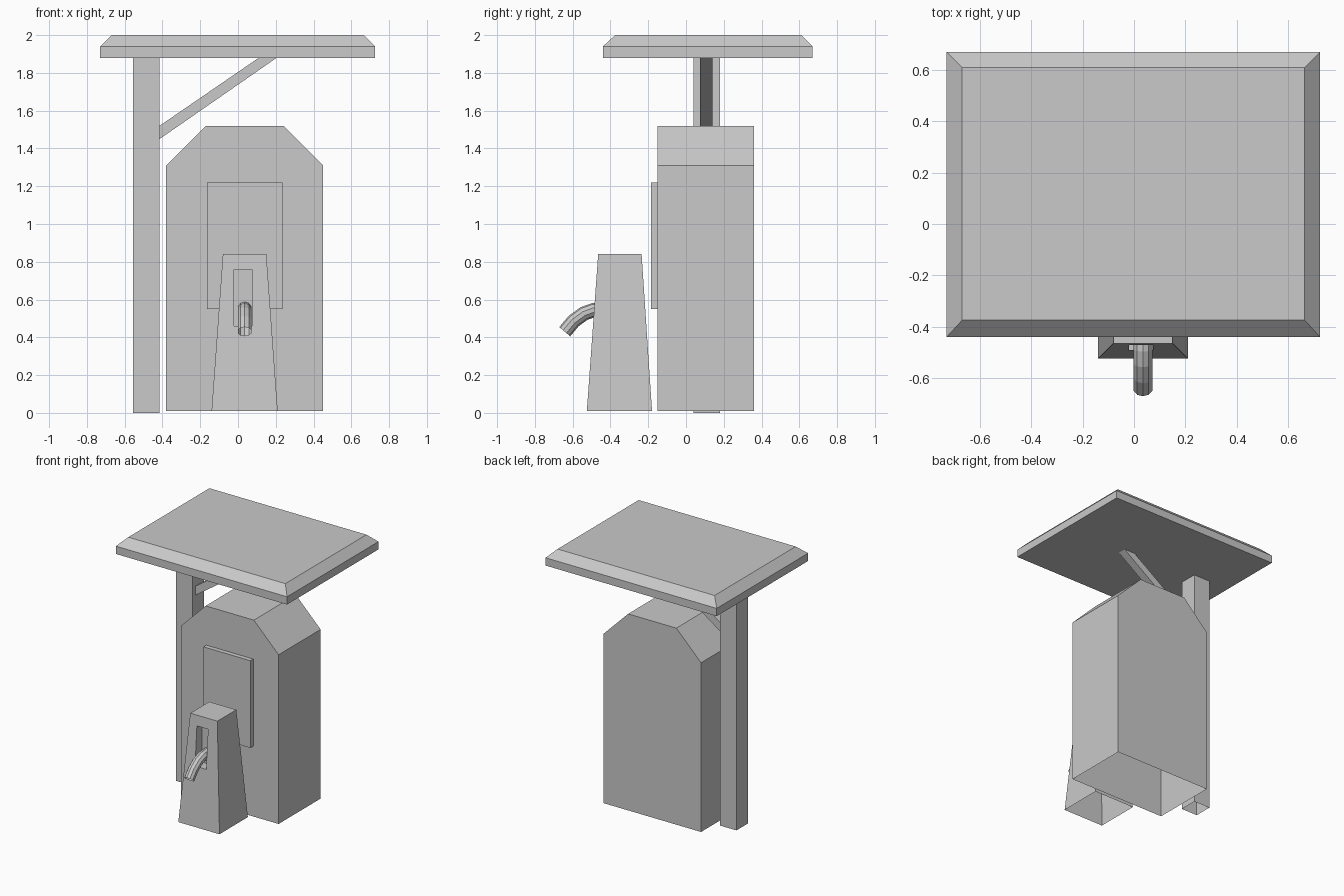
import bpy
import bmesh
import math
from mathutils import Vector

if "Cube" in bpy.data.objects:
    bpy.data.objects.remove(bpy.data.objects["Cube"])

GREY = (0.588, 0.588, 0.588, 1.0)
grey = bpy.data.materials.new("plain grey")
grey.use_nodes = True
grey.diffuse_color = GREY
grey.node_tree.nodes["Principled BSDF"].inputs["Base Color"].default_value = GREY


def finish(name, bm):
    """Turn a bmesh into a flat shaded grey object."""
    bmesh.ops.recalc_face_normals(bm, faces=bm.faces)
    mesh = bpy.data.meshes.new(name)
    bm.to_mesh(mesh)
    bm.free()
    mesh.materials.append(grey)
    obj = bpy.data.objects.new(name, mesh)
    bpy.context.collection.objects.link(obj)
    return obj


def bridge(bm, ring_a, ring_b):
    n = len(ring_a)
    for i in range(n):
        j = (i + 1) % n
        bm.faces.new((ring_a[i], ring_a[j], ring_b[j], ring_b[i]))


def rect(bm, x0, x1, y0, y1, z):
    return [bm.verts.new((x, y, z)) for x, y in ((x0, y0), (x1, y0), (x1, y1), (x0, y1))]


def stack(name, levels, bottom=True):
    """Rectangular layers joined from bottom to top."""
    bm = bmesh.new()
    rings = [rect(bm, *level) for level in levels]
    for a, b in zip(rings, rings[1:]):
        bridge(bm, a, b)
    bm.faces.new(rings[-1])
    if bottom:
        bm.faces.new(rings[0])
    return finish(name, bm)


def extrude_profile(name, points, y0, y1, open_edge=False):
    """Extrude an x-z outline along y; open_edge drops the underside."""
    bm = bmesh.new()
    front, back = [[bm.verts.new((x, y, z)) for x, z in points] for y in (y0, y1)]
    bridge(bm, front, back)
    bm.faces.new(front)
    bm.faces.new(back)
    bmesh.ops.recalc_face_normals(bm, faces=bm.faces)
    if open_edge:
        under = [f for f in bm.faces if f.normal.z < -0.99]
        bmesh.ops.delete(bm, geom=under, context='FACES_ONLY')
    return finish(name, bm)


# Canopy, post and diagonal brace
stack("canopy_roof", [(-0.73, 0.725, -0.44, 0.67, 1.88),
                      (-0.73, 0.725, -0.44, 0.67, 1.94),
                      (-0.67, 0.665, -0.375, 0.61, 2.0)])
stack("canopy_post", [(-0.555, -0.415, 0.04, 0.18, 0),
                      (-0.555, -0.415, 0.04, 0.18, 1.88)], bottom=False)
extrude_profile("canopy_brace", [(-0.415, 1.45), (0.205, 1.88), (0.11, 1.88), (-0.415, 1.52)],
                0.075, 0.14)

# Cabinet with chamfered shoulders, and its front panel
extrude_profile("cabinet", [(-0.38, 0.01), (0.45, 0.01), (0.45, 1.31), (0.24, 1.52),
                            (-0.17, 1.52), (-0.38, 1.31)], -0.15, 0.36, open_edge=True)
extrude_profile("cabinet_panel", [(-0.165, 0.55), (0.235, 0.55), (0.235, 1.22), (-0.165, 1.22)],
                -0.185, -0.15)


# Tapered pedestal with a slot sunk into its sloping front
def front_y(z):
    return -0.525 + (z - 0.01) / 0.83 * 0.06


bm = bmesh.new()
low = rect(bm, -0.14, 0.21, -0.525, -0.18, 0.01)
top = rect(bm, -0.08, 0.15, -0.465, -0.235, 0.84)
bm.faces.new(top)
for i in (1, 2, 3):
    j = (i + 1) % 4
    bm.faces.new((low[i], low[j], top[j], top[i]))
corners = ((-0.02, 0.46), (0.075, 0.46), (0.075, 0.76), (-0.02, 0.76))
rim = [bm.verts.new((x, front_y(z), z)) for x, z in corners]
sunk = [bm.verts.new((x, -0.41, z)) for x, z in corners]
bridge(bm, [low[0], low[1], top[1], top[0]], rim)
bridge(bm, rim, sunk)
bm.faces.new(sunk)
finish("pedestal", bm)

# Curved spout: an open tube swept along an arc
bm = bmesh.new()
SIDES, RADIUS = 10, 0.038
path = [Vector((0.035, y, z)) for y, z in
        ((-0.41, 0.55), (-0.49, 0.544), (-0.54, 0.526), (-0.595, 0.486), (-0.642, 0.43))]
rings = []
for i, p in enumerate(path):
    along = (path[min(i + 1, len(path) - 1)] - path[max(i - 1, 0)]).normalized()
    across = Vector((1, 0, 0))
    up = along.cross(across)
    angles = [math.tau * (k + 0.5) / SIDES for k in range(SIDES)]
    rings.append([bm.verts.new(p + RADIUS * (across * math.cos(a) + up * math.sin(a)))
                  for a in angles])
for a, b in zip(rings, rings[1:]):
    bridge(bm, a, b)
finish("spout", bm)
